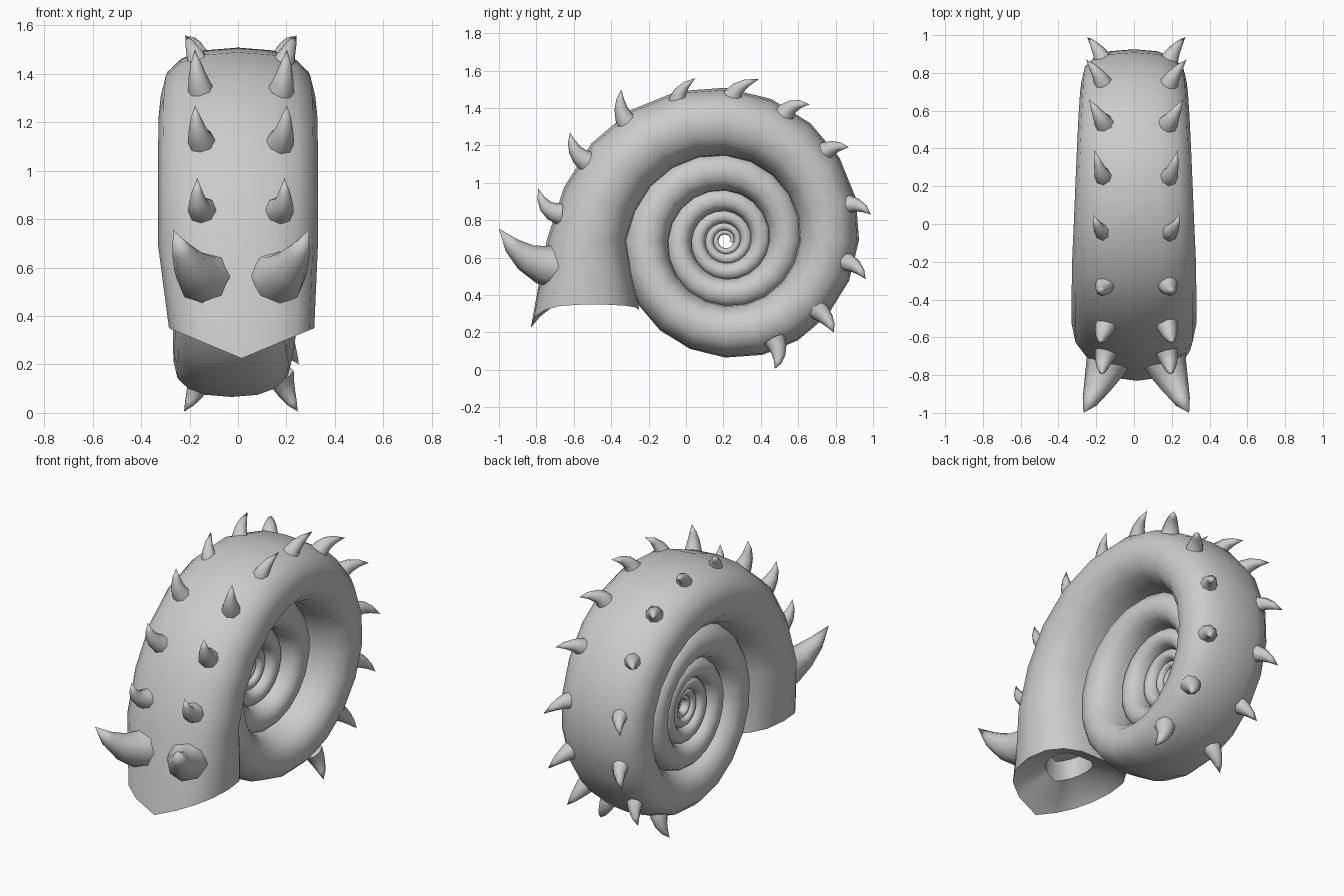
import bpy, bmesh, math
from mathutils import Vector

cube = bpy.data.objects.get("Cube")
if cube:
    bpy.data.objects.remove(cube, do_unlink=True)

grey = bpy.data.materials.new("shell_grey")
grey.use_nodes = True
grey.diffuse_color = (0.6, 0.6, 0.6, 1)
grey.node_tree.nodes["Principled BSDF"].inputs["Base Color"].default_value = (0.6, 0.6, 0.6, 1)

SIDES = 16
HUB = Vector((0, 0.21, 0.692))


def loft(name, rings, angle):
    """Skin a list of point rings, close both ends and shade smoothly."""
    bm = bmesh.new()
    loops = [[bm.verts.new(p) for p in ring] for ring in rings]
    n = len(loops[0])
    for a, b in zip(loops, loops[1:]):
        for i in range(n):
            j = (i + 1) % n
            bm.faces.new((a[i], a[j], b[j], b[i]))
    bm.faces.new(loops[0])
    bm.faces.new(loops[-1])
    bmesh.ops.remove_doubles(bm, verts=bm.verts, dist=0.00005)
    bmesh.ops.recalc_face_normals(bm, faces=bm.faces)
    mesh = bpy.data.meshes.new(name)
    bm.to_mesh(mesh)
    bm.free()
    mesh.materials.append(grey)
    mesh.shade_smooth()
    mesh.set_sharp_from_angle(angle=math.radians(angle))
    obj = bpy.data.objects.new(name, mesh)
    bpy.context.collection.objects.link(obj)
    return obj


def soft(v):
    return math.copysign(abs(v) ** 0.82, v)


# Rounded-square cross-section: (sideways, outward), first point outermost
section = [(soft(math.sin(math.tau * i / SIDES)), soft(math.cos(math.tau * i / SIDES)))
           for i in range(SIDES)]


def whorl_ring(deg):
    outer = 0.715 * 1.7 ** (deg / 360)
    # Inner whorls drift to one side, so one face of the coil is deeper
    drift = -0.11 * max(0, 1 - (outer / 0.72) ** 2)
    width = min(0.33, 0.38 * outer)
    if deg > 160:
        outer += 0.09 * ((deg - 160) / 40) ** 2
    t = math.radians(deg)
    ring = []
    for s, o in section:
        rho = outer * (0.775 + 0.225 * o)
        ring.append(HUB + Vector((drift + s * width, rho * math.cos(t), rho * math.sin(t))))
    return ring


# Coiled shell: spiral whorls, pointed lip, then the ledge and recess of the mouth
rings = [whorl_ring(d) for d in range(-1818, 190, 18)]
lip = []
for s, o in section:
    point = 0.125 * (1 - abs(s)) if o > 0 else 0.03 * (1 - abs(s))
    lip.append(Vector((0.3 * s + 0.015, -0.54 - 0.29 * o, 0.35 - point)))
rings.append(lip)
mouth = Vector((0.01, -0.55, 0.34))
for scale, lift in ((0.82, 0.04), (0.42, 0.08), (0.4, 0.2)):
    rings.append([mouth + (p - mouth) * scale + Vector((0, 0, lift)) for p in lip])
loft("coiled_shell", rings, 48)


def spine(name, base, bend, tip, radius):
    """Curved cone that follows a three-point arc."""
    base, bend, tip = Vector(base), Vector(bend), Vector(tip)
    rings = []
    for t in (0, 0.25, 0.5, 0.75, 1):
        centre = base * (1 - t) ** 2 + bend * 2 * t * (1 - t) + tip * t * t
        along = ((bend - base) * (1 - t) + (tip - bend) * t).normalized()
        u = along.cross(Vector((1, 0, 0))).normalized()
        v = along.cross(u)
        r = radius * (1 - t) ** 0.75
        rings.append([centre + (u * math.cos(a) + v * math.sin(a)) * r
                      for a in (math.tau * k / 8 for k in range(8))])
    return loft(name, rings, 50)


# Spine pairs: base y, base z, tip y, tip z, tip x
spines = [
    (-0.71, 0.84, -0.79, 0.97, 0.18),
    (-0.56, 1.13, -0.62, 1.27, 0.19),
    (-0.33, 1.34, -0.345, 1.5, 0.19),
    (-0.05, 1.43, 0.05, 1.56, 0.23),
    (0.24, 1.46, 0.39, 1.555, 0.22),
    (0.53, 1.38, 0.66, 1.42, 0.25),
    (0.74, 1.17, 0.87, 1.19, 0.265),
    (0.86, 0.89, 0.99, 0.83, 0.26),
    (0.86, 0.58, 0.96, 0.485, 0.25),
    (0.72, 0.31, 0.79, 0.2, 0.24),
    (0.49, 0.13, 0.475, 0.005, 0.235),
]
MID = 0.012
for side, label in ((1, "left"), (-1, "right")):
    for k, (by, bz, ty, tz, tx) in enumerate(spines):
        base = Vector((MID + side * 0.16, by, bz))
        out = Vector((0, by - HUB.y, bz - HUB.z)).normalized()
        bend = base + out * 0.06 + Vector((side * 0.025, 0, 0))
        spine(f"spine_{label}_{k + 1}", base - out * 0.035, bend,
              (MID + side * tx, ty, tz), 0.06)
    # Large horn above the mouth
    spine(f"horn_{label}", (MID + side * 0.135, -0.68, 0.55),
          (MID + side * 0.2, -0.87, 0.55), (MID + side * 0.28, -1.0, 0.755), 0.128)
